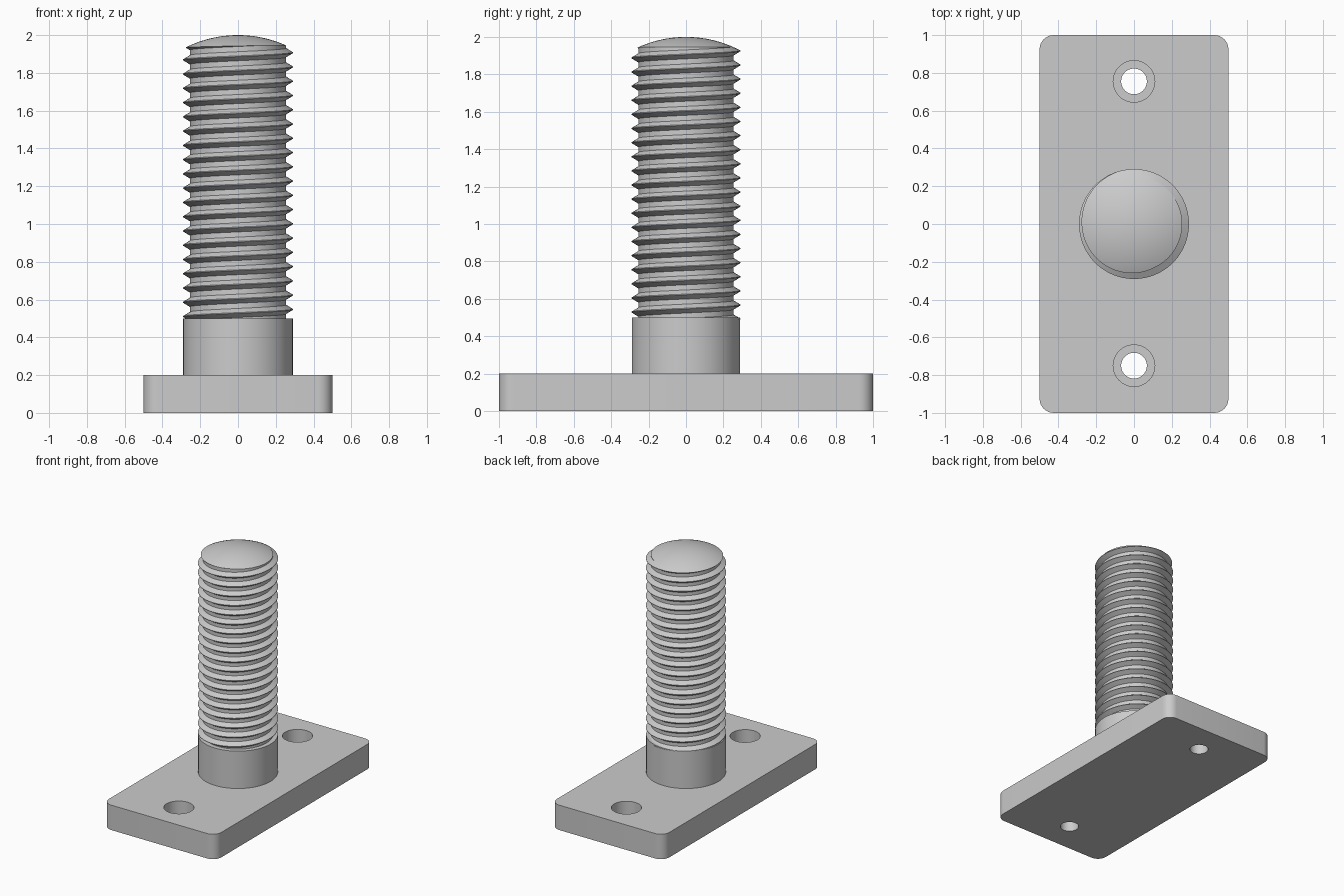
import bpy, bmesh, math

cube = bpy.data.objects.get("Cube")
if cube:
    bpy.data.objects.remove(cube)

steel = bpy.data.materials.new("grey steel")
steel.use_nodes = True
GREY = (0.6, 0.6, 0.6, 1)
steel.diffuse_color = GREY
steel.node_tree.nodes["Principled BSDF"].inputs["Base Color"].default_value = GREY


def finish(bm, name):
    """Turn a bmesh into a named steel object."""
    bmesh.ops.recalc_face_normals(bm, faces=bm.faces)
    mesh = bpy.data.meshes.new(name)
    bm.to_mesh(mesh)
    bm.free()
    mesh.materials.append(steel)
    obj = bpy.data.objects.new(name, mesh)
    bpy.context.collection.objects.link(obj)
    return obj


def lathe(name, profile, segments=96, y=0):
    """Revolve (radius, z) points, starting and ending on the axis."""
    bm = bmesh.new()
    verts = [bm.verts.new((r, 0, z)) for r, z in profile]
    edges = [bm.edges.new(pair) for pair in zip(verts, verts[1:])]
    bmesh.ops.spin(bm, geom=verts + edges, cent=(0, 0, 0), axis=(0, 0, 1),
                   angle=math.tau, steps=segments)
    bmesh.ops.remove_doubles(bm, verts=bm.verts, dist=1e-5)
    bmesh.ops.translate(bm, verts=bm.verts, vec=(0, y, 0))
    return finish(bm, name)


def activate(obj):
    bpy.ops.object.select_all(action='DESELECT')
    obj.select_set(True)
    bpy.context.view_layer.objects.active = obj


def boolean(obj, cutter, operation):
    cutter.hide_render = True
    mod = obj.modifiers.new("cut", 'BOOLEAN')
    mod.operation, mod.object, mod.solver = operation, cutter, 'EXACT'
    activate(obj)
    bpy.ops.object.modifier_apply(modifier=mod.name)
    bpy.data.objects.remove(cutter)


def smooth(obj):
    activate(obj)
    bpy.ops.object.shade_smooth_by_angle(angle=math.radians(25))


# Base plate with rounded upright corners
PLATE_TOP = 0.2
bm = bmesh.new()
bmesh.ops.create_cube(bm, size=1)
bmesh.ops.scale(bm, vec=(1, 2, PLATE_TOP), verts=bm.verts)
bmesh.ops.translate(bm, vec=(0, 0, PLATE_TOP / 2), verts=bm.verts)
upright = [e for e in bm.edges if abs(e.verts[0].co.z - e.verts[1].co.z) > 0.1]
bmesh.ops.bevel(bm, geom=upright, offset=0.075, segments=8, profile=0.5,
                affect='EDGES')
plate = finish(bm, "base_plate")

# Two counterbored bolt holes
for y in (-0.75, 0.755):
    bore = lathe("bolt_hole_cutter",
                 [(0, -0.1), (0.068, -0.1), (0.068, 0.08), (0.11, 0.08),
                  (0.11, 0.3), (0, 0.3)], 48, y)
    boolean(plate, bore, 'DIFFERENCE')
smooth(plate)

# Plain collar
COLLAR_TOP = 0.5
smooth(lathe("collar", [(0, PLATE_TOP), (0.29, PLATE_TOP), (0.29, COLLAR_TOP),
                        (0, COLLAR_TOP)]))

# Threaded shaft: a helical tooth whose seam joins one pitch further up
PITCH, ROOT, CREST = 0.0755, 0.255, 0.291
HALF_BASE, HALF_TIP = 0.024, 0.002
TURNS, SEGMENTS = 24, 96
START = 1.907 - 20 * PITCH
tooth = [(ROOT, -HALF_BASE), (CREST, -HALF_TIP), (CREST, HALF_TIP), (ROOT, HALF_BASE)]
bm = bmesh.new()
columns = []
for s in range(SEGMENTS):
    turn = s / SEGMENTS
    a = turn * math.tau
    columns.append([bm.verts.new((r * math.cos(a), r * math.sin(a),
                                  START + PITCH * (t + turn) + dz))
                    for t in range(TURNS) for r, dz in tooth])
for s, left in enumerate(columns):
    right = columns[s + 1] if s + 1 < SEGMENTS else columns[0][len(tooth):]
    for i in range(min(len(left), len(right)) - 1):
        bm.faces.new((left[i], right[i], right[i + 1], left[i + 1]))
# Close both ends with fans
low, high = bm.verts.new((0, 0, START)), bm.verts.new((0, 0, START + TURNS * PITCH))
for e in [e for e in bm.edges if e.is_boundary]:
    hub = low if e.verts[0].co.z < 1 else high
    bm.faces.new((*e.verts, hub))
shaft = finish(bm, "threaded_shaft")

# Trim the shaft to a domed tip
DOME = 0.62
limit = 0.3
steps = 14
arc = [(limit * k / steps, 2 - DOME + math.sqrt(DOME ** 2 - (limit * k / steps) ** 2))
       for k in range(steps, -1, -1)]
tip = lathe("dome_cutter", [(0, COLLAR_TOP - 0.01), (limit, COLLAR_TOP - 0.01)] + arc)
boolean(shaft, tip, 'INTERSECT')
smooth(shaft)
